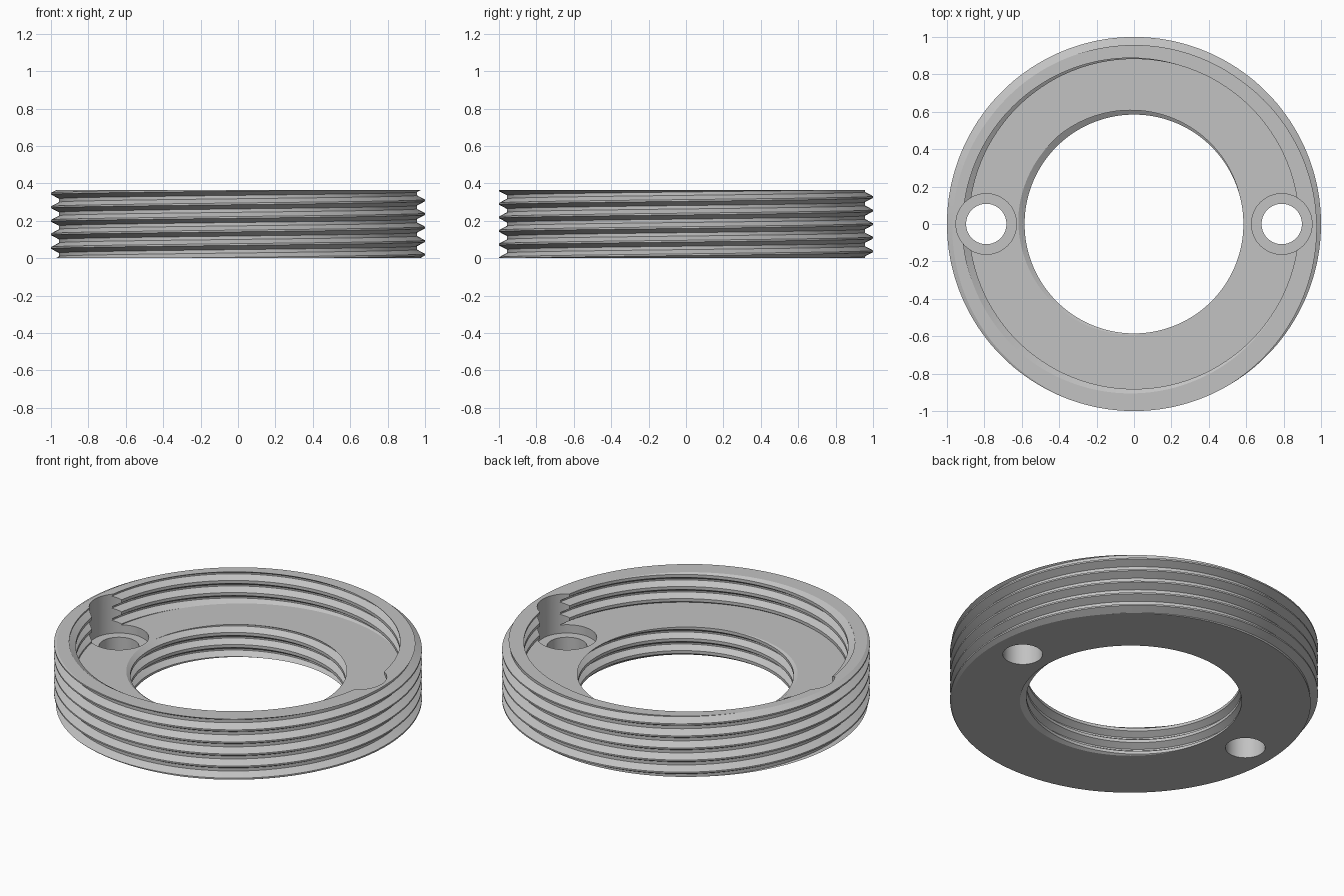
import bpy, bmesh, math

cube = bpy.data.objects.get("Cube")
if cube:
    bpy.data.objects.remove(cube, do_unlink=True)

SEGMENTS = 180
PITCH = 0.0725
HEIGHT, FLOOR, SEAT = 0.365, 0.18, 0.13
# breakpoints of one thread turn, as fractions of the pitch
BREAKS = (-0.375, -0.0625, 0.0625, 0.375)

grey = bpy.data.materials.new("plain_grey")
grey.use_nodes = True
COLOUR = (0.54, 0.54, 0.54, 1)
grey.diffuse_color = COLOUR
grey.node_tree.nodes["Principled BSDF"].inputs["Base Color"].default_value = COLOUR


def thread(turn, low, high, minor, major, crest_z, crest_turn):
    """Points (r, z) of a helical thread at one angle, clipped to low..high."""
    start = crest_z + (turn - crest_turn) * PITCH
    first = math.floor((low - crest_z) / PITCH) - 3
    last = math.ceil((high - crest_z) / PITCH) + 3
    points = []
    for k in range(first, last):
        for b in BREAKS:
            z = min(max(start + (k + b) * PITCH, low), high)
            u = (z - start) / PITCH
            d = abs(u - round(u))
            t = min(max((d - BREAKS[2]) / (BREAKS[3] - BREAKS[2]), 0), 1)
            points.append((major + (minor - major) * t, z))
    return points


def section(turn):
    """Closed cross-section: outer thread up, cavity down, bore down."""
    outer = thread(turn, 0, HEIGHT, 0.957, 1.0, 0.309, 0)
    cavity = thread(turn, FLOOR, HEIGHT, 0.882, 0.918, HEIGHT, 0.58)
    bore = thread(turn, 0, FLOOR, 0.585, 0.62, FLOOR, 0.42)
    return outer + cavity[::-1] + bore[::-1]


# threaded ring body
bm = bmesh.new()
columns = []
for i in range(SEGMENTS + 1):
    a = math.tau * i / SEGMENTS
    columns.append([bm.verts.new((r * math.cos(a), r * math.sin(a), z))
                    for r, z in section(i / SEGMENTS)])
for left, right in zip(columns, columns[1:]):
    for j in range(len(left)):
        n = (j + 1) % len(left)
        bm.faces.new((left[j], right[j], right[n], left[n]))
bmesh.ops.remove_doubles(bm, verts=bm.verts, dist=0.00002)
bmesh.ops.recalc_face_normals(bm, faces=bm.faces)
mesh = bpy.data.meshes.new("threaded_ring")
bm.to_mesh(mesh)
bm.free()
ring = bpy.data.objects.new("threaded_ring", mesh)
bpy.context.collection.objects.link(ring)
mesh.materials.append(grey)


def cut_cylinder(x, radius, low, high):
    """Bore a vertical cylinder out of the ring."""
    bpy.ops.mesh.primitive_cylinder_add(vertices=64, radius=radius, depth=high - low,
                                        location=(x, 0, (low + high) / 2))
    cutter = bpy.context.object
    cutter.name = "hole_cutter"
    cutter.hide_render = True
    cutter.data.materials.append(grey)
    mod = ring.modifiers.new("hole", "BOOLEAN")
    mod.operation = "DIFFERENCE"
    mod.solver = "EXACT"
    mod.object = cutter
    bpy.ops.object.select_all(action="DESELECT")
    ring.select_set(True)
    bpy.context.view_layer.objects.active = ring
    bpy.ops.object.modifier_apply(modifier=mod.name)
    bpy.data.objects.remove(cutter, do_unlink=True)


# counterbored screw holes on both sides
for side in (-1, 1):
    cut_cylinder(side * 0.79, 0.162, SEAT, 0.6)
    cut_cylinder(side * 0.79, 0.108, -0.2, 0.5)

bpy.ops.object.shade_smooth_by_angle(angle=math.radians(25))
